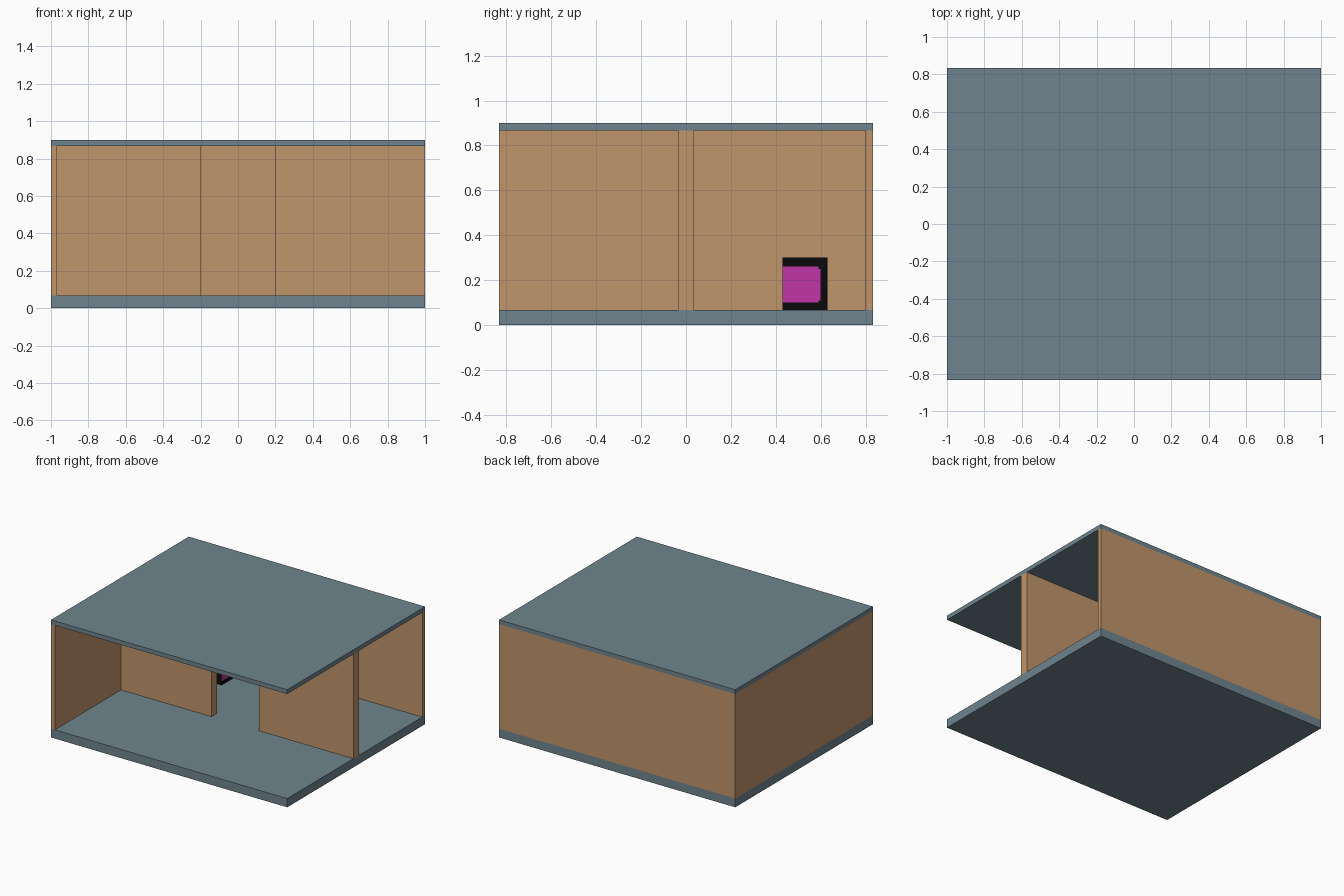
import bpy

cube = bpy.data.objects.get("Cube")
if cube:
    bpy.data.objects.remove(cube, do_unlink=True)


def material(name, *srgb):
    linear = [((c / 255 + 0.055) / 1.055) ** 2.4 if c > 10 else c / 255 / 12.92 for c in srgb]
    mat = bpy.data.materials.new(name)
    mat.use_nodes = True
    mat.diffuse_color = (*linear, 1)
    mat.node_tree.nodes["Principled BSDF"].inputs["Base Color"].default_value = (*linear, 1)
    return mat


slate = material("slate grey", 112, 132, 142)
wood = material("tan wood", 192, 149, 107)
black = material("black", 10, 10, 10)
magenta = material("magenta", 192, 54, 166)


def box(name, mat, x, y, z):
    """Axis-aligned box from (min, max) ranges."""
    spans = (x, y, z)
    bpy.ops.mesh.primitive_cube_add(size=1, location=[(a + b) / 2 for a, b in spans])
    obj = bpy.context.object
    obj.name = name
    obj.scale = [b - a for a, b in spans]
    bpy.ops.object.transform_apply(location=False, rotation=False, scale=True)
    obj.data.materials.append(mat)
    return obj


W, D = 1.0, 0.833           # half width and half depth
T = 0.033                   # wall thickness
FLOOR, CEILING, TOP = 0.067, 0.867, 0.9
room = (FLOOR, CEILING)

# Floor and roof slabs
box("floor", slate, (-W, W), (-D, D), (0, FLOOR))
box("roof", slate, (-W, W), (-D, D), (CEILING, TOP))

# Outer walls; the front and the +x side stay open
box("side_wall", wood, (-W, -W + T), (-D, D - T), room)
box("back_wall", wood, (-W, W), (D - T, D), room)

# Middle partition with a doorway gap
box("partition_right", wood, (-W + T, -0.2), (-T, T), room)
box("partition_left", wood, (0.2, W), (-T, T), room)

# Small cabinet on the floor with a coloured panel on its +x side
face = -0.44
box("cabinet", black, (face - 0.2, face), (0.43, 0.63), (FLOOR, 0.3))
box("cabinet_panel", magenta, (face, face + 0.004), (0.43, 0.59), (0.1, 0.26))
box("cabinet_panel_edge", magenta, (face, face + 0.004), (0.59, 0.6), (0.11, 0.25))
